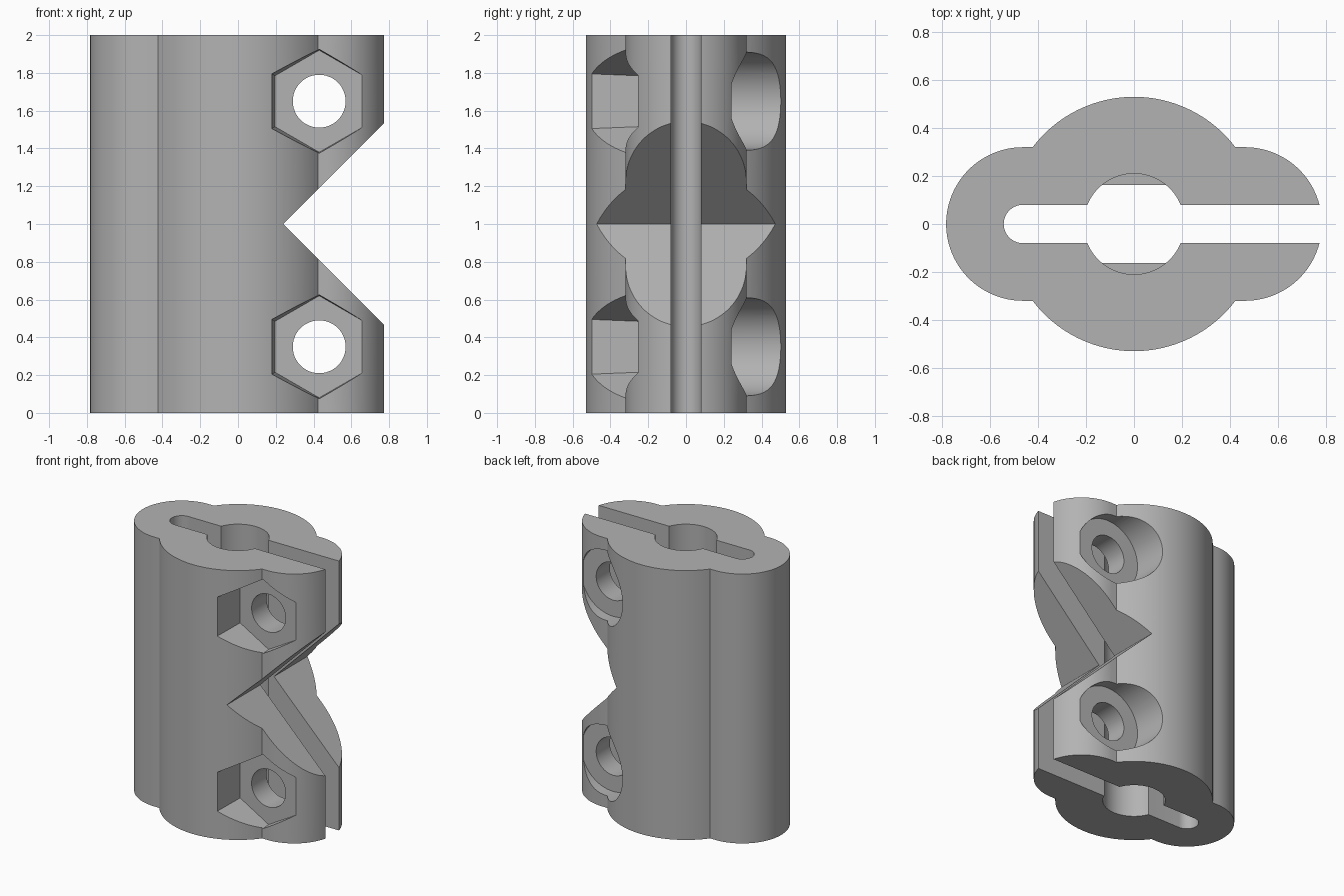
import bpy, bmesh, math
from math import radians, degrees, asin, acos, cos, sin

cube = bpy.data.objects.get("Cube")
if cube:
    bpy.data.objects.remove(cube, do_unlink=True)

BODY_R, LOBE_R, LOBE_X = 0.53, 0.32, 0.463
SLOT, BORE_R, HEIGHT = 0.08, 0.21, 2.0
BOLT_X, BOLT_Z = 0.43, (0.35, 1.65)

grey = bpy.data.materials.new("plain grey")
grey.use_nodes = True
colour = (0.45, 0.45, 0.45, 1)
grey.diffuse_color = colour
grey.node_tree.nodes["Principled BSDF"].inputs["Base Color"].default_value = colour


def arc(cx, r, a0, a1, n):
    """Points on an arc centred on the x axis, angles in degrees."""
    steps = [radians(a0 + (a1 - a0) * i / n) for i in range(n + 1)]
    return [(cx + r * cos(a), r * sin(a)) for a in steps]


def prism(name, points, vector):
    """Extrude a closed loop of 3D points along a vector."""
    bm = bmesh.new()
    face = bm.faces.new([bm.verts.new(p) for p in points])
    ext = bmesh.ops.extrude_face_region(bm, geom=[face])
    moved = [v for v in ext["geom"] if isinstance(v, bmesh.types.BMVert)]
    bmesh.ops.translate(bm, verts=moved, vec=vector)
    return finish(name, bm)


def finish(name, bm):
    bmesh.ops.recalc_face_normals(bm, faces=bm.faces)
    mesh = bpy.data.meshes.new(name)
    bm.to_mesh(mesh)
    bm.free()
    mesh.materials.append(grey)
    obj = bpy.data.objects.new(name, mesh)
    bpy.context.collection.objects.link(obj)
    return obj


def cone_y(name, sides, z, y0, r0, y1, r1):
    """Cone or cylinder along y, with a corner pointing up."""
    bm = bmesh.new()
    rings = []
    for y, r in ((y0, r0), (y1, r1)):
        angles = [radians(90 + 360 * i / sides) for i in range(sides)]
        rings.append([bm.verts.new((BOLT_X + r * cos(a), y, z + r * sin(a))) for a in angles])
        bm.faces.new(rings[-1])
    for i in range(sides):
        j = (i + 1) % sides
        bm.faces.new((rings[0][i], rings[0][j], rings[1][j], rings[1][i]))
    return finish(name, bm)


# Clamp body: lobed outline with a keyhole slot open on the left side
join = degrees(asin(LOBE_R / BODY_R))
tip = degrees(asin(SLOT / LOBE_R))
mouth = degrees(asin(SLOT / BORE_R))
outer = (arc(LOBE_X, LOBE_R, tip, 90, 24)
         + arc(0, BODY_R, join, 180 - join, 40)
         + arc(-LOBE_X, LOBE_R, 90, 180, 24))
inner = arc(-LOBE_X, SLOT, 180, 90, 10) + arc(0, BORE_R, 180 - mouth, mouth, 32)


def mirrored(points):
    return [(x, -y) for x, y in reversed(points)]


outline = outer + mirrored(outer)[1:] + mirrored(inner) + inner[1:]
body = prism("clamp_body", [(x, y, 0) for x, y in outline], (0, 0, HEIGHT))

# Cutters: V notch, bolt holes, hexagonal nut pockets, round counterbores
cutters = [prism("notch_cutter", [(0.24, -1, 1), (1.24, -1, 2), (1.24, -1, 0)], (0, 2, 0))]
for z in BOLT_Z:
    cutters.append(cone_y("bolt_hole_cutter", 48, z, -0.8, 0.14, 0.8, 0.14))
    cutters.append(cone_y("nut_pocket_cutter", 6, z, -0.655, 0.302, -0.255, 0.27))
    cutters.append(cone_y("counterbore_cutter", 64, z, 0.24, 0.26, 0.8, 0.26))

bpy.context.view_layer.objects.active = body
body.select_set(True)
for cutter in cutters:
    mod = body.modifiers.new("cut", "BOOLEAN")
    mod.operation = "DIFFERENCE"
    mod.solver = "EXACT"
    mod.object = cutter
    bpy.ops.object.modifier_apply(modifier=mod.name)
    bpy.data.objects.remove(cutter, do_unlink=True)
bpy.ops.object.shade_smooth_by_angle(angle=radians(25))

# Flat stops half way down the bore
for name, side in (("back_bore_stop", 1), ("front_bore_stop", -1)):
    corners = [(-0.137, 0.163), (0.137, 0.163), (0.137, 0.25), (-0.137, 0.25)]
    prism(name, [(x, side * y, 0.95) for x, y in corners], (0, 0, 0.1))
